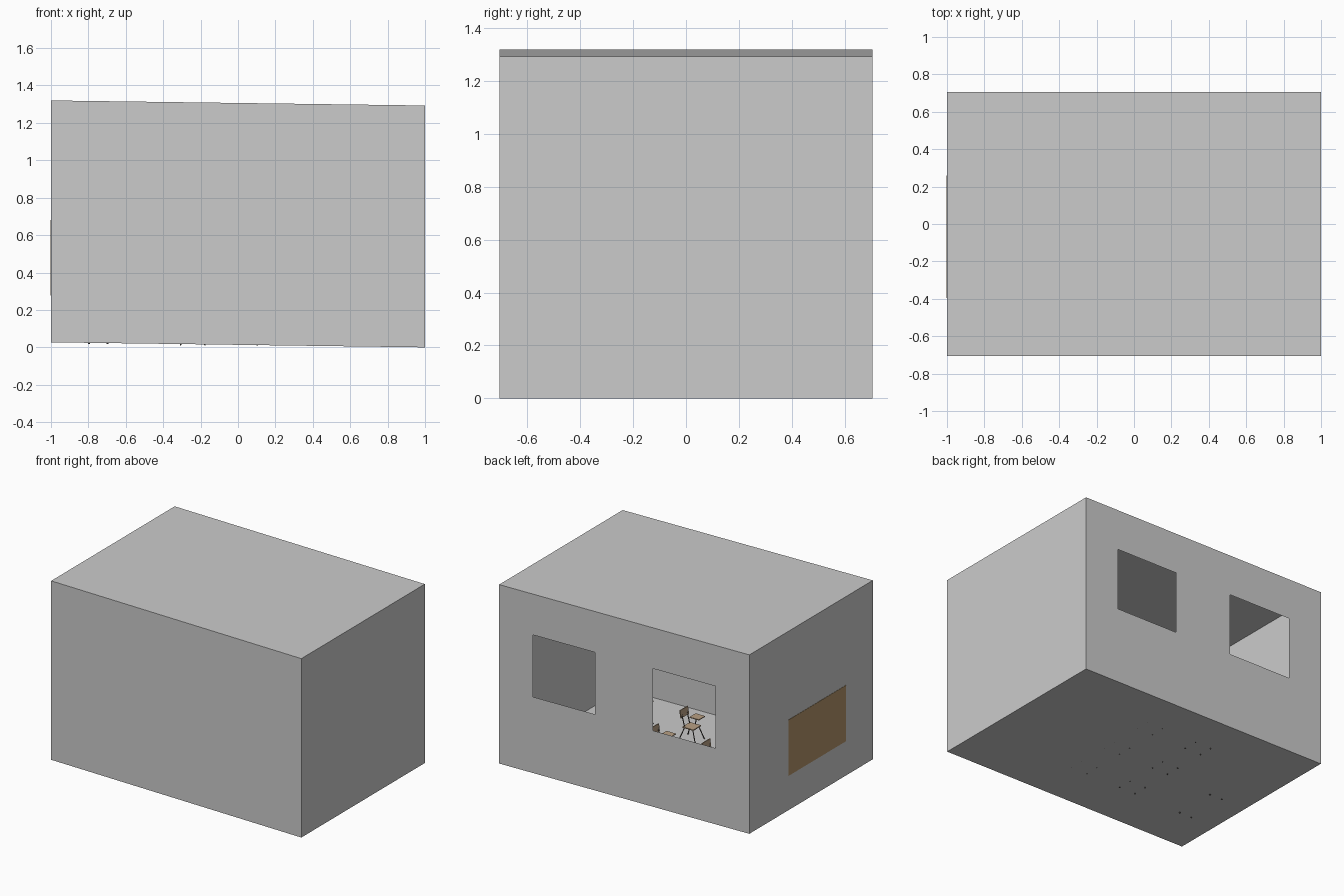
import bpy, bmesh
from mathutils import Vector, Matrix

if "Cube" in bpy.data.objects:
    bpy.data.objects.remove(bpy.data.objects["Cube"])

HX, HY, H, SLOPE = 1.0, 0.705, 1.293, 0.0135


def floor_z(x):
    return (1 - x) * SLOPE


def material(name, rgb):
    m = bpy.data.materials.new(name)
    m.diffuse_color = (*rgb, 1)
    m.use_nodes = True
    m.node_tree.nodes["Principled BSDF"].inputs["Base Color"].default_value = m.diffuse_color
    return m


WOOD = material("wood", (0.48, 0.35, 0.23))
DARK_WOOD = material("dark_wood", (0.44, 0.29, 0.14))
METAL = material("dark_metal", (0.10, 0.09, 0.08))


def finish(bm, name, mat=None):
    me = bpy.data.meshes.new(name)
    bm.to_mesh(me)
    bm.free()
    if mat:
        me.materials.append(mat)
    return me


def place(me, name, loc=(0, 0, 0)):
    ob = bpy.data.objects.new(name, me)
    ob.location = loc
    bpy.context.collection.objects.link(ob)
    return ob


def box(bm, centre, size, tilt=0.0):
    mat = (Matrix.Translation(centre) @ Matrix.Rotation(tilt, 4, 'Y')
           @ Matrix.Diagonal((*size, 1)))
    bmesh.ops.create_cube(bm, size=1, matrix=mat)


def rod(bm, a, b, r=0.0035):
    a, b = Vector(a), Vector(b)
    d = b - a
    mat = Matrix.Translation((a + b) / 2) @ d.to_track_quat('Z', 'Y').to_matrix().to_4x4()
    bmesh.ops.create_cone(bm, cap_ends=True, segments=8, radius1=r, radius2=r,
                          depth=d.length, matrix=mat)


def quad(bm, pts):
    # Heights are measured from the sloping floor
    bm.faces.new([bm.verts.new((x, y, z + floor_z(x))) for x, y, z in pts])


# Room shell: floor, ceiling and three plain walls
bm = bmesh.new()
quad(bm, [(-HX, HY, 0), (HX, HY, 0), (HX, -HY, 0), (-HX, -HY, 0)])
quad(bm, [(-HX, -HY, H), (HX, -HY, H), (HX, HY, H), (-HX, HY, H)])
quad(bm, [(-HX, -HY, 0), (HX, -HY, 0), (HX, -HY, H), (-HX, -HY, H)])
quad(bm, [(HX, -HY, 0), (HX, HY, 0), (HX, HY, H), (HX, -HY, H)])
quad(bm, [(-HX, HY, 0), (-HX, -HY, 0), (-HX, -HY, H), (-HX, HY, H)])

# Back wall with two window openings
xs = [-HX, -0.728, -0.228, 0.232, 0.728, HX]
zs = [0, 0.55, 0.998, H]
for i in range(5):
    for k in range(3):
        if k == 1 and i in (1, 3):
            continue
        quad(bm, [(xs[i + 1], HY, zs[k]), (xs[i], HY, zs[k]),
                  (xs[i], HY, zs[k + 1]), (xs[i + 1], HY, zs[k + 1])])
bmesh.ops.remove_doubles(bm, verts=bm.verts[:], dist=1e-5)
place(finish(bm, "room_shell"), "room_shell")

# Board set into the left wall
bm = bmesh.new()
box(bm, (-0.993, -0.069, 0.478), (0.018, 0.654, 0.404))
place(finish(bm, "board", DARK_WOOD), "board")

# Student chair parts, facing the board (-x)
bm = bmesh.new()
box(bm, (0, 0, 0.094), (0.088, 0.088, 0.007))
seat = finish(bm, "seat", WOOD)

bm = bmesh.new()
box(bm, (0.06, 0, 0.182), (0.007, 0.09, 0.055), tilt=0.15)
backrest = finish(bm, "backrest", WOOD)

bm = bmesh.new()
box(bm, (-0.02, -0.035, 0.155), (0.075, 0.07, 0.006))
tablet = finish(bm, "writing_tablet", WOOD)

bm = bmesh.new()
for sx in (-1, 1):
    for sy in (-1, 1):
        rod(bm, (sx * 0.032, sy * 0.034, 0.092), (sx * 0.066, sy * 0.052, 0))
for sy in (-1, 1):
    rod(bm, (0.036, sy * 0.03, 0.092), (0.06, sy * 0.03, 0.185))
rod(bm, (0.0, -0.04, 0.092), (-0.01, -0.045, 0.154))
frame = finish(bm, "chair_frame", METAL)

# Three rows of three chairs
for r, x in enumerate((-0.242, 0.168, 0.578)):
    for c, y in enumerate((-0.305, 0.027, 0.36)):
        for me in (seat, backrest, tablet, frame):
            place(me, f"{me.name}_{r + 1}_{c + 1}", (x, y, 0.0105))

# Teacher's table beside the board
bm = bmesh.new()
box(bm, (-0.747, -0.215, 0.185), (0.15, 0.37, 0.012))
place(finish(bm, "table_top", WOOD), "table_top")

bm = bmesh.new()
for x in (-0.797, -0.698):
    for y in (-0.368, -0.06):
        rod(bm, (x, y, 0.018), (x, y, 0.18), 0.005)
place(finish(bm, "table_legs", METAL), "table_legs")
